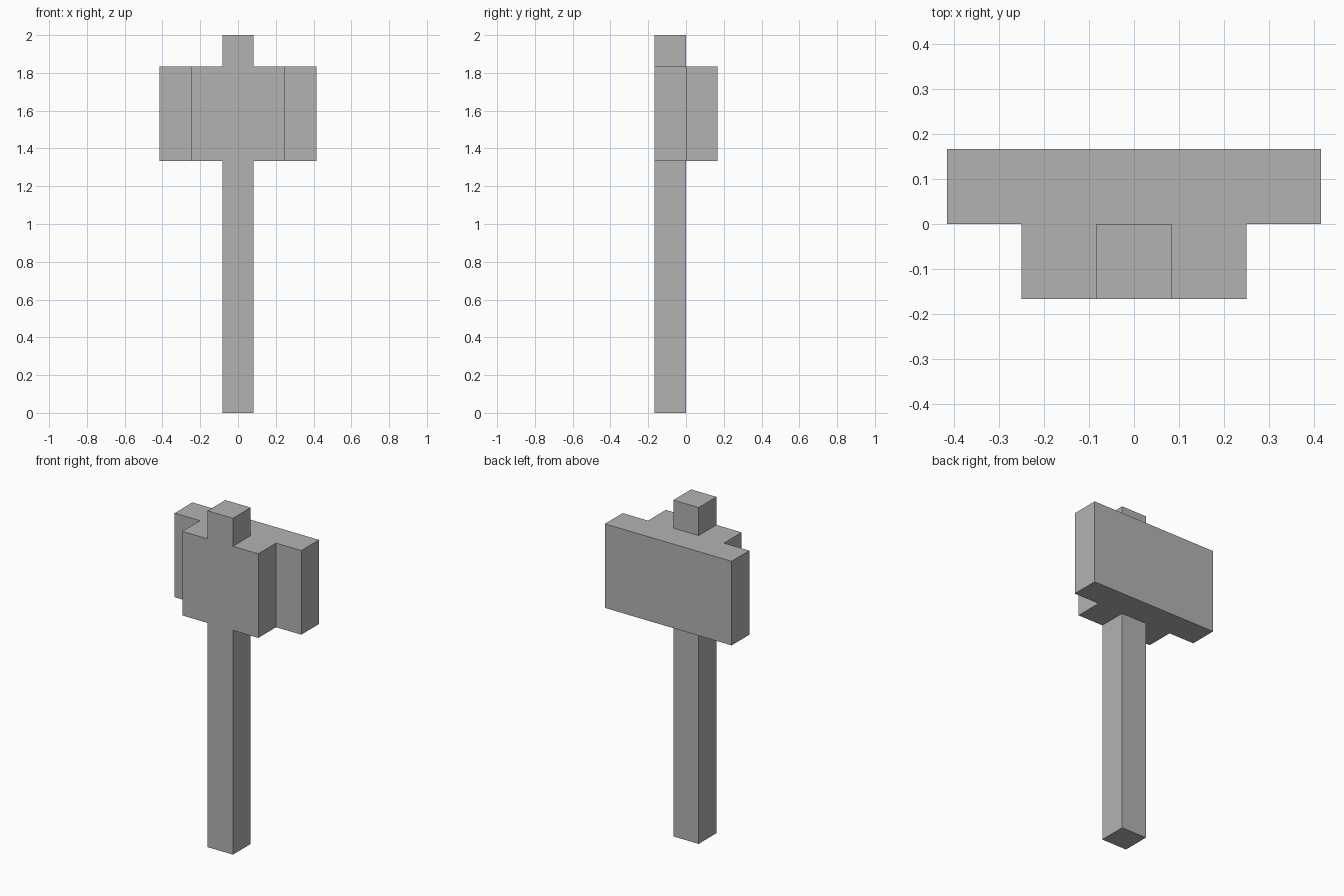
import bpy
import bmesh

old = bpy.data.objects.get("Cube")
if old:
    bpy.data.objects.remove(old, do_unlink=True)

U = 1 / 6  # one building unit

grey = bpy.data.materials.new("plain_grey")
grey.use_nodes = True
grey.diffuse_color = (0.45, 0.45, 0.45, 1)
grey.node_tree.nodes["Principled BSDF"].inputs["Base Color"].default_value = (0.45, 0.45, 0.45, 1)


def prism(name, outline, z0, z1):
    """Extrude a plan outline (in units) from z0 to z1."""
    bm = bmesh.new()
    face = bm.faces.new([bm.verts.new((x * U, y * U, z0 * U)) for x, y in outline])
    ext = bmesh.ops.extrude_face_region(bm, geom=[face])
    top = [v for v in ext["geom"] if isinstance(v, bmesh.types.BMVert)]
    bmesh.ops.translate(bm, verts=top, vec=(0, 0, (z1 - z0) * U))
    bmesh.ops.recalc_face_normals(bm, faces=bm.faces)
    mesh = bpy.data.meshes.new(name)
    bm.to_mesh(mesh)
    bm.free()
    mesh.materials.append(grey)
    obj = bpy.data.objects.new(name, mesh)
    bpy.context.collection.objects.link(obj)
    return obj


def mirrored(half):
    """Complete a right-hand half outline across x = 0."""
    return half + [(-x, y) for x, y in reversed(half)]


# Square shaft below the head, and its stub above
square = mirrored([(0.5, -1), (0.5, 0)])
prism("handle", square, 0, 8)
prism("handle_tip", square, 11, 12)

# Stepped head: narrow front block, wide rear block
prism("head", mirrored([(1.5, -1), (1.5, 0), (2.5, 0), (2.5, 1)]), 8, 11)
